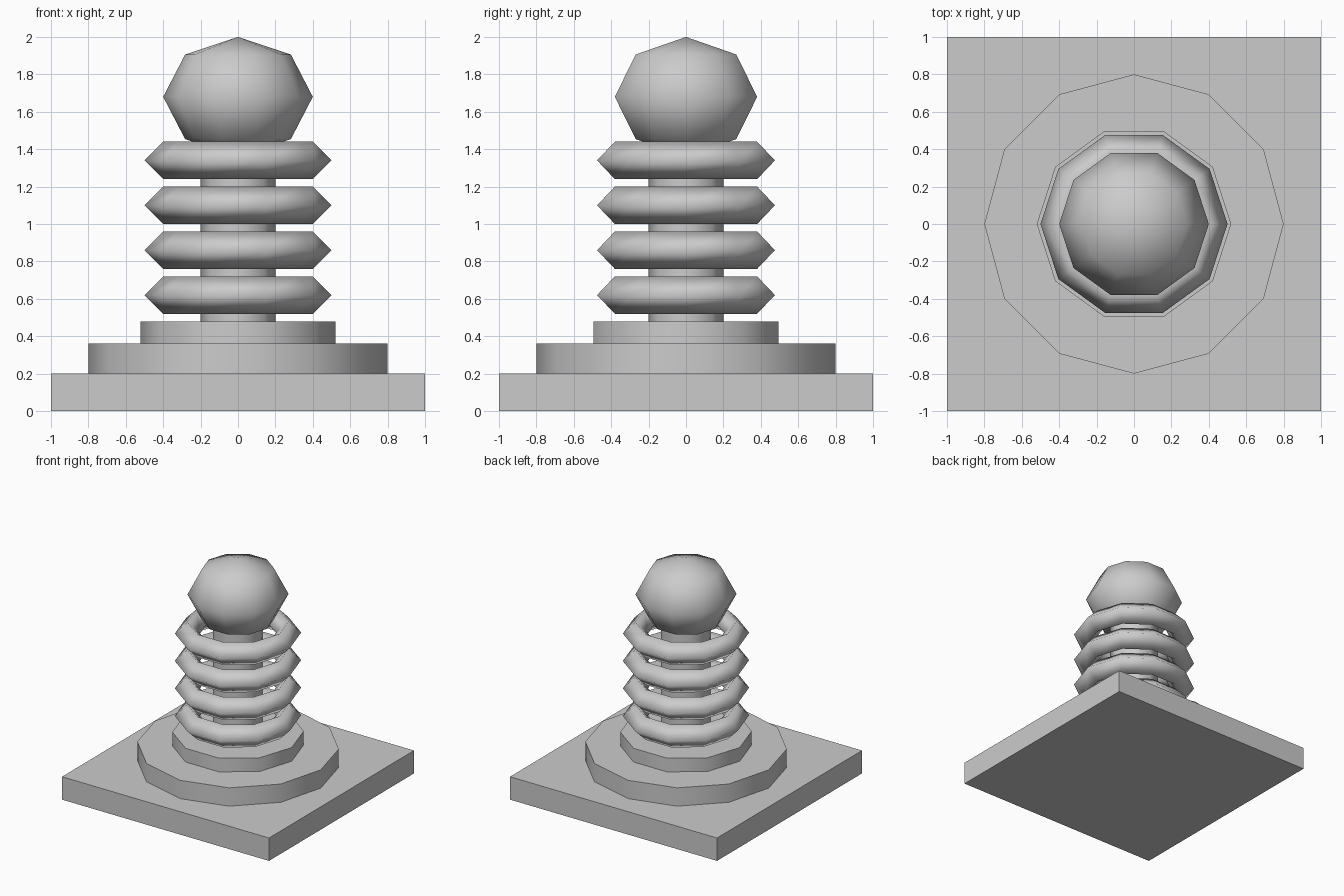
import bpy, bmesh
from math import sin, cos, pi, radians

cube = bpy.data.objects.get("Cube")
if cube:
    bpy.data.objects.remove(cube)

grey = bpy.data.materials.new("plain grey")
grey.use_nodes = True
grey.diffuse_color = (0.6, 0.6, 0.6, 1)
grey.node_tree.nodes["Principled BSDF"].inputs["Base Color"].default_value = (0.6, 0.6, 0.6, 1)


def finish(name, bm, smooth_angle):
    """Turn a bmesh into a grey object, keeping edges above the angle sharp."""
    bmesh.ops.remove_doubles(bm, verts=bm.verts, dist=1e-5)
    bmesh.ops.recalc_face_normals(bm, faces=bm.faces)
    mesh = bpy.data.meshes.new(name)
    bm.to_mesh(mesh)
    bm.free()
    mesh.materials.append(grey)
    obj = bpy.data.objects.new(name, mesh)
    bpy.context.collection.objects.link(obj)
    bpy.ops.object.select_all(action='DESELECT')
    obj.select_set(True)
    bpy.context.view_layer.objects.active = obj
    bpy.ops.object.shade_smooth_by_angle(angle=radians(smooth_angle))
    return obj


def lathe(name, profile, sides, closed=False, smooth_angle=180):
    """Spin an (r, z) profile round the z axis, with a corner on +x."""
    bm = bmesh.new()
    verts = [bm.verts.new((r, 0, z)) for r, z in profile]
    edges = [bm.edges.new(pair) for pair in zip(verts, verts[1:])]
    if closed:
        edges.append(bm.edges.new((verts[-1], verts[0])))
    bmesh.ops.spin(bm, geom=verts + edges, cent=(0, 0, 0), axis=(0, 0, 1),
                   angle=2 * pi, steps=sides, use_merge=True)
    return finish(name, bm, smooth_angle)


def disc(name, radius, bottom, top, sides):
    lathe(name, [(0, bottom), (radius, bottom), (radius, top), (0, top)],
          sides, smooth_angle=50)


# Square plinth
bm = bmesh.new()
bmesh.ops.create_cube(bm, size=1)
bmesh.ops.scale(bm, vec=(2, 2, 0.2), verts=bm.verts)
bmesh.ops.translate(bm, vec=(0, 0, 0.1), verts=bm.verts)
finish("plinth", bm, 30)

# Stepped base and central column
disc("lower_step", 0.8, 0.2, 0.36, 12)
disc("upper_step", 0.52, 0.36, 0.48, 10)
disc("column", 0.2, 0.48, 1.44, 8)

# Four floating diamond-section rings
for i in range(4):
    z = 0.62 + 0.24 * i
    lathe(f"ring_{i + 1}", [(0.4 + 0.1 * cos(k * pi / 2), z + 0.1 * sin(k * pi / 2))
                            for k in range(4)], 10, closed=True)

# Flattened ball on top
lathe("ball", [(0.4 * sin(k * pi / 4), 1.68 - 0.32 * cos(k * pi / 4))
               for k in range(5)], 10)
